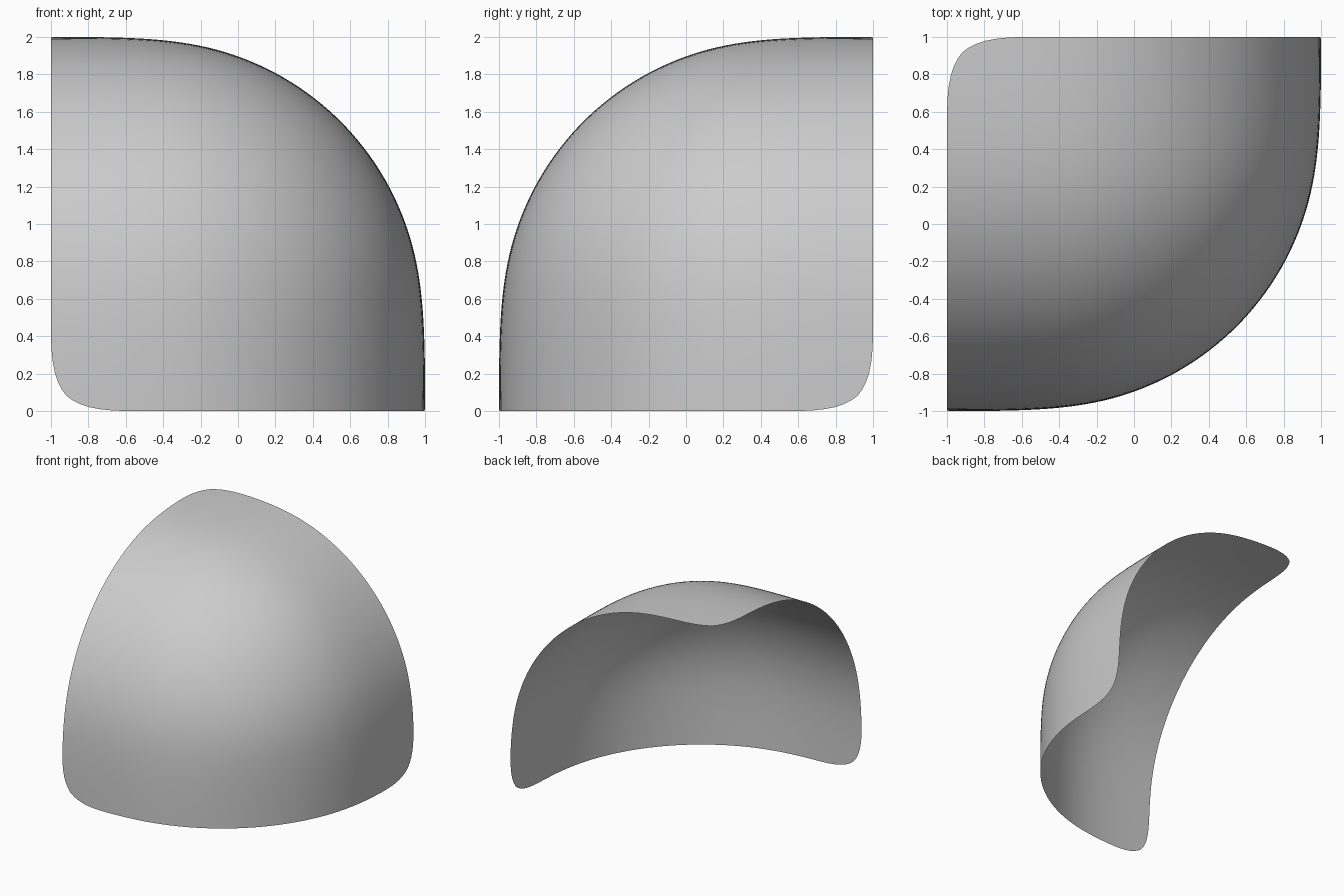
import bpy, bmesh
from math import tan, radians
from mathutils import Vector

if "Cube" in bpy.data.objects:
    bpy.data.objects.remove(bpy.data.objects["Cube"])

RADIUS, STRIP, HALF = 1.5, 0.5, 3      # corner radius, flat border width, segments per 45 degrees

# Border line, then equal-angle steps across half of the rounded corner
steps = [-STRIP] + [tan(radians(45 * i / HALF)) for i in range(HALF + 1)]


def corner_point(u, v, axis):
    """Point on a rounded cube corner, for the face looking along the given axis."""
    p = [0, 0, 0]
    p[axis], p[(axis + 1) % 3], p[(axis + 2) % 3] = 1, u, v
    ball = Vector([max(c, 0) for c in p]).normalized() * RADIUS
    a, b, c = ball + Vector([min(c, 0) for c in p])
    return Vector((a - 0.5, 0.5 - b, c + 0.5))


# Three faces of the rounded corner, welded along the shared edges
bm = bmesh.new()
for axis in range(3):
    grid = [[bm.verts.new(corner_point(u, v, axis)) for v in steps] for u in steps]
    for i in range(len(steps) - 1):
        for j in range(len(steps) - 1):
            bm.faces.new((grid[i][j], grid[i][j + 1], grid[i + 1][j + 1], grid[i + 1][j]))
bmesh.ops.remove_doubles(bm, verts=bm.verts, dist=1e-4)
bm.normal_update()
for f in bm.faces:
    f.smooth = True
if sum(f.normal.dot(Vector((1, -1, 1))) for f in bm.faces) < 0:
    bmesh.ops.reverse_faces(bm, faces=bm.faces)

mesh = bpy.data.meshes.new("rounded_corner_shell")
bm.to_mesh(mesh)
bm.free()
shell = bpy.data.objects.new("rounded_corner_shell", mesh)
bpy.context.collection.objects.link(shell)

# Smoothing also rounds the three free corners
sub = shell.modifiers.new("smooth", 'SUBSURF')
sub.levels = sub.render_levels = 3
